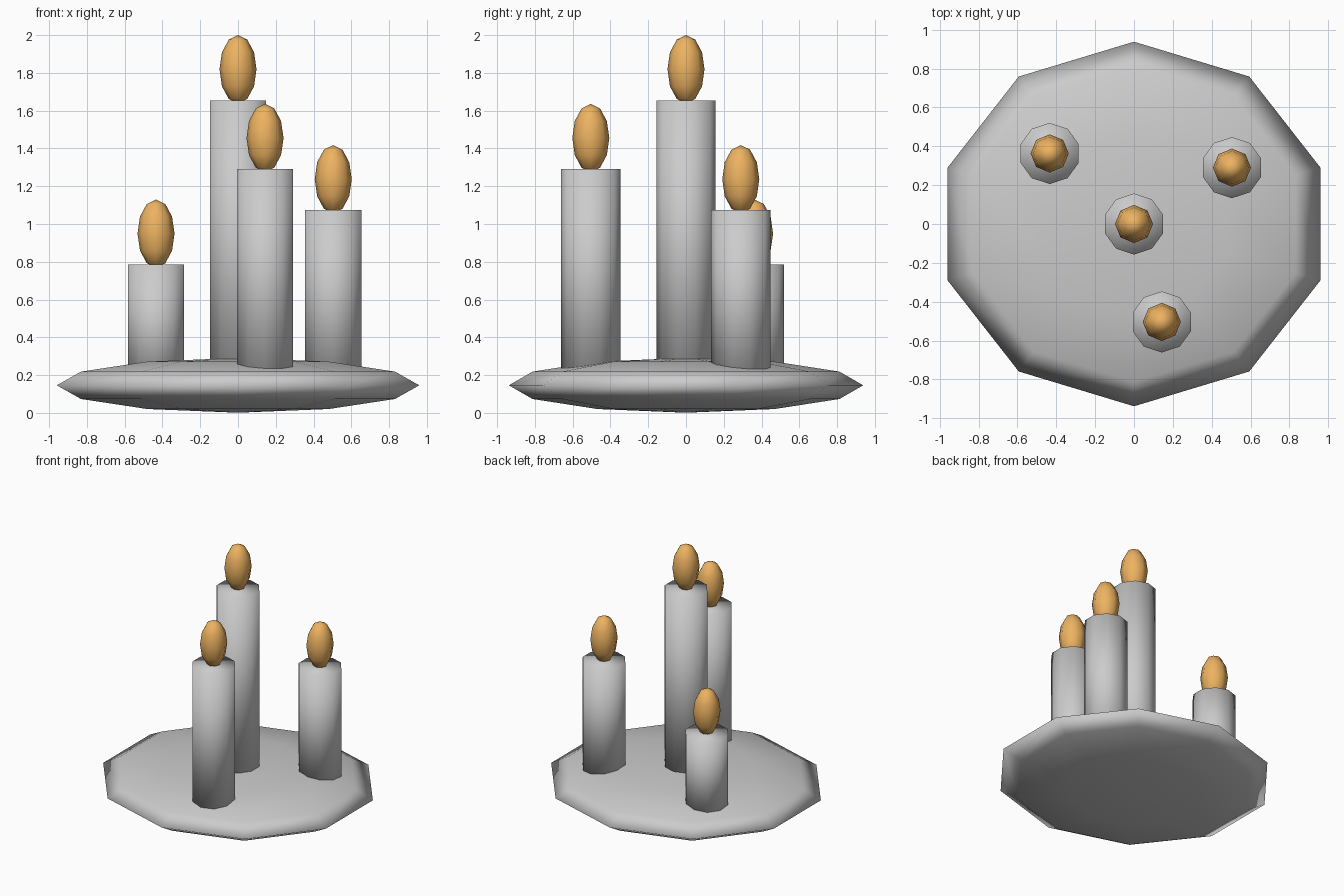
import bpy, math

if "Cube" in bpy.data.objects:
    bpy.data.objects.remove(bpy.data.objects["Cube"])

def lathe(name, profile, sides, loc, sx=1.0, sy=1.0, mat=None):
    """Revolve (radius, z) points; zero radius makes a pole, open ends get n-gon caps."""
    verts, rings, faces = [], [], []
    for r, z in profile:
        n = 1 if r < 1e-6 else sides
        ring = []
        for i in range(n):
            a = math.pi / 2 + 2 * math.pi * i / sides
            ring.append(len(verts))
            verts.append((r * sx * math.cos(a), r * sy * math.sin(a), z))
        rings.append(ring)
    for a, b in zip(rings, rings[1:]):
        for i in range(sides):
            j = (i + 1) % sides
            if len(a) == 1:
                faces.append((a[0], b[j], b[i]))
            elif len(b) == 1:
                faces.append((a[i], a[j], b[0]))
            else:
                faces.append((a[i], a[j], b[j], b[i]))
    if len(rings[0]) > 1:
        faces.append(rings[0][::-1])
    if len(rings[-1]) > 1:
        faces.append(rings[-1])
    me = bpy.data.meshes.new(name)
    me.from_pydata(verts, [], faces)
    me.polygons.foreach_set("use_smooth", [True] * len(me.polygons))
    me.update()
    ob = bpy.data.objects.new(name, me)
    ob.location = loc
    bpy.context.collection.objects.link(ob)
    if mat:
        me.materials.append(mat)
    return ob

def ball(radius, half_height, rings=6):
    pts = []
    for k in range(rings + 1):
        t = -math.pi / 2 + math.pi * k / rings
        r = 0.0 if k in (0, rings) else radius * math.cos(t)
        pts.append((r, half_height * math.sin(t)))
    return pts

flame_mat = bpy.data.materials.new("flame_orange")
flame_mat.diffuse_color = (0.85, 0.45, 0.12, 1)
flame_mat.use_nodes = True
flame_mat.node_tree.nodes["Principled BSDF"].inputs["Base Color"].default_value = flame_mat.diffuse_color

# Flattened ten-sided plate
lathe("plate", ball(1.0, 0.145), 10, (0, 0, 0.146), 1.009, 0.938)

# Candles with flames: x, y, top height
candles = [(0, 0, 1.655), (0.143, -0.504, 1.291),
           (0.504, 0.29, 1.073), (-0.434, 0.363, 0.785)]
base = 0.15
for n, (x, y, top) in enumerate(candles, 1):
    lathe(f"candle_{n}", [(0.157, 0), (0.157, top - base)], 10, (x, y, base))
    lathe(f"flame_{n}", ball(0.098, 0.181), 8, (x, y, top + 0.164), mat=flame_mat)
